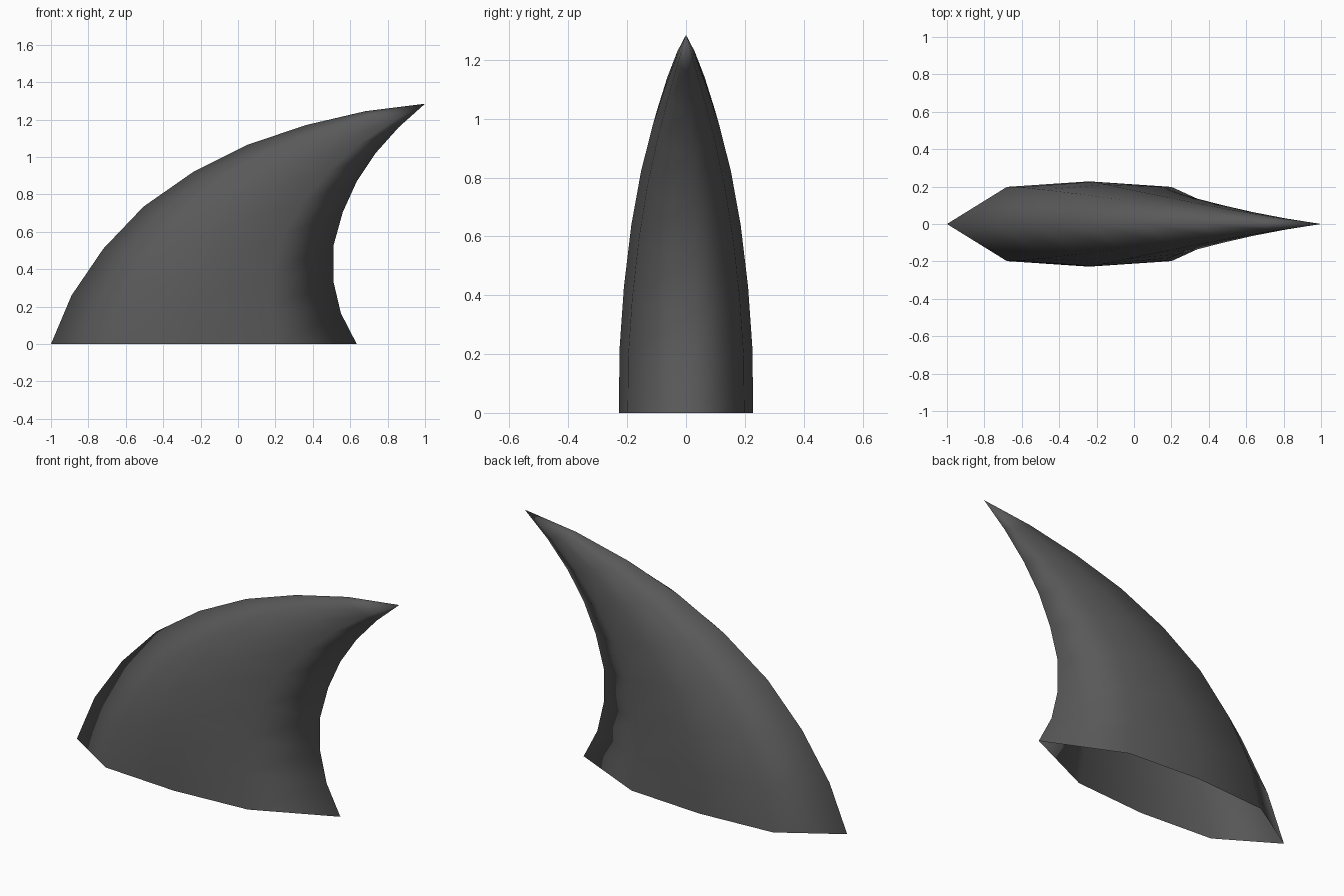
import bpy, bmesh

if "Cube" in bpy.data.objects:
    bpy.data.objects.remove(bpy.data.objects["Cube"])

# Edge outlines of the fin (x, z), from base to tip
LEAD = [(-1, 0), (-.89, .26), (-.72, .51), (-.505, .735), (-.24, .92),
        (.05, 1.065), (.36, 1.17), (.68, 1.245)]
TRAIL = [(.635, 0), (.55, .165), (.51, .335), (.51, .525), (.56, .705),
         (.635, .87), (.735, 1.02), (.86, 1.16)]
TIP = (1, 0, 1.285)
HALF = [.228, .226, .211, .186, .153, .114, .073, .034]   # half thickness
# Cross-section: (fraction from leading to trailing edge, share of thickness)
SECTION = [(0, 0), (.196, -.87), (.465, -1), (.734, -.87),
           (1, 0), (.734, .87), (.465, 1), (.196, .87)]

bm = bmesh.new()
rings = []
for (lx, lz), (tx, tz), w in zip(LEAD, TRAIL, HALF):
    rings.append([bm.verts.new((lx + (tx - lx) * f, w * s, lz + (tz - lz) * f))
                  for f, s in SECTION])

# Skin between rings, closed at the tip and open at the base
n = len(SECTION)
for a, b in zip(rings, rings[1:]):
    for i in range(n):
        j = (i + 1) % n
        bm.faces.new((a[i], a[j], b[j], b[i]))
tip = bm.verts.new(TIP)
for i in range(n):
    bm.faces.new((rings[-1][i], rings[-1][(i + 1) % n], tip))
for f in bm.faces:
    f.smooth = True

mesh = bpy.data.meshes.new("fin")
bm.to_mesh(mesh)
bm.free()
fin = bpy.data.objects.new("fin", mesh)
bpy.context.collection.objects.link(fin)

# Dark grey skin
mat = bpy.data.materials.new("dark grey")
mat.diffuse_color = (.1, .1, .1, 1)
mat.use_nodes = True
mat.node_tree.nodes["Principled BSDF"].inputs["Base Color"].default_value = mat.diffuse_color
mesh.materials.append(mat)
